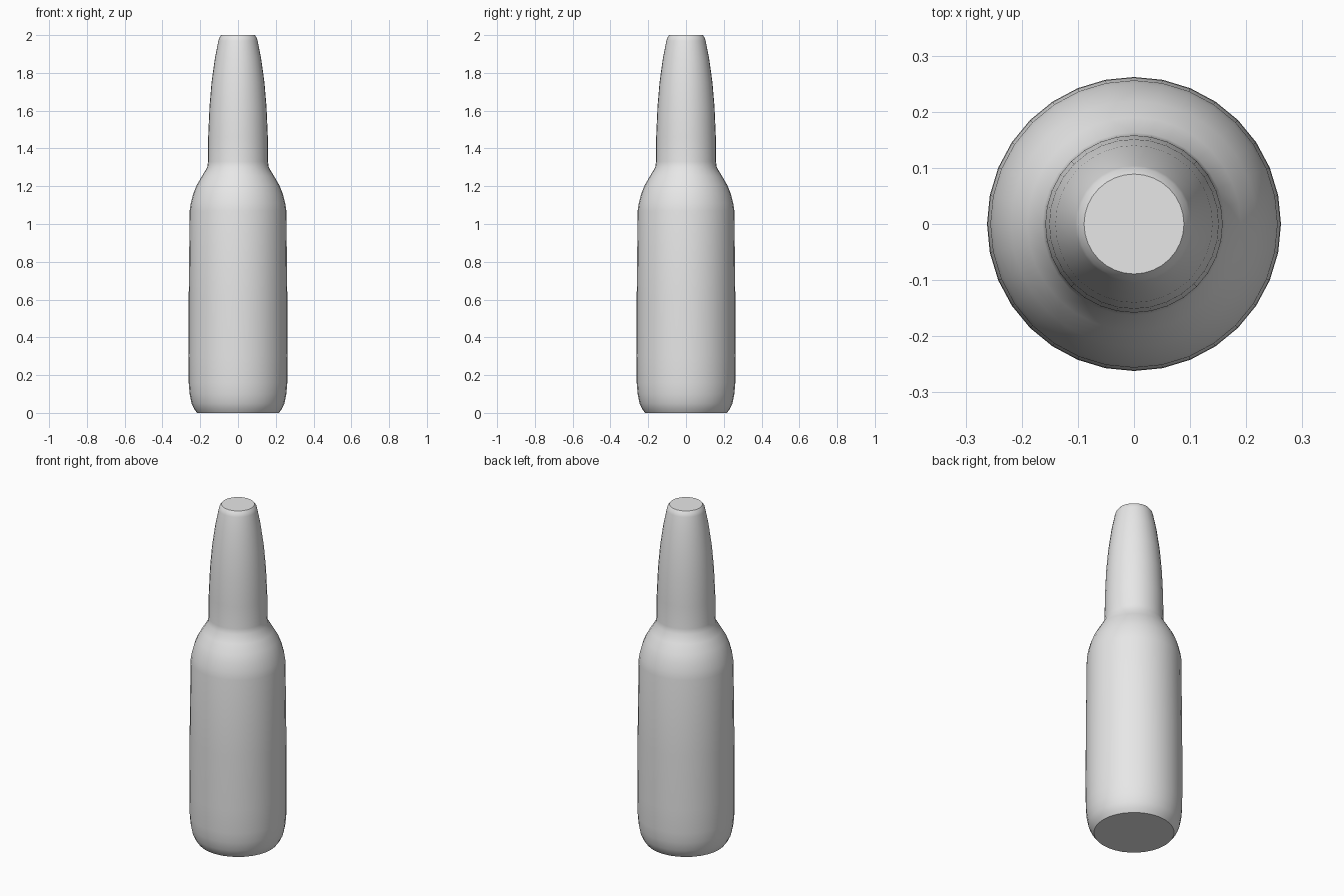
import bpy, bmesh, math

cube = bpy.data.objects.get("Cube")
if cube:
    bpy.data.objects.remove(cube, do_unlink=True)

SIDES = 32

grey = bpy.data.materials.new("plain_grey")
grey.use_nodes = True
colour = (0.8, 0.8, 0.8, 1)
grey.diffuse_color = colour
grey.node_tree.nodes["Principled BSDF"].inputs["Base Color"].default_value = colour


def lathe(name, profile):
    """Turn a (radius, height) outline into a closed solid."""
    bm = bmesh.new()
    rings = []
    for r, z in profile:
        rings.append([bm.verts.new((r * math.cos(a), r * math.sin(a), z))
                      for a in (math.tau * i / SIDES for i in range(SIDES))])
    for low, high in zip(rings, rings[1:]):
        for i in range(SIDES):
            j = (i + 1) % SIDES
            bm.faces.new((low[i], low[j], high[j], high[i]))
    bm.faces.new(rings[0][::-1])
    bm.faces.new(rings[-1])
    mesh = bpy.data.meshes.new(name)
    bm.to_mesh(mesh)
    bm.free()
    obj = bpy.data.objects.new(name, mesh)
    bpy.context.collection.objects.link(obj)
    mesh.materials.append(grey)
    bpy.ops.object.select_all(action='DESELECT')
    obj.select_set(True)
    bpy.context.view_layer.objects.active = obj
    bpy.ops.object.shade_smooth_by_angle(angle=math.radians(40))
    return obj


# Rounded foot, straight body, sloping shoulder, tapering neck, bevelled lip
foot = [(0.217, 0), (0.232, 0.02), (0.246, 0.05), (0.256, 0.1), (0.261, 0.16)]
body = [(0.262, 0.3), (0.261, 0.62), (0.256, 1.07)]
shoulder = [(0.25, 1.11), (0.237, 1.16), (0.219, 1.205), (0.19, 1.255), (0.163, 1.3)]
neck = [(0.159, 1.33), (0.158, 1.46), (0.151, 1.62), (0.14, 1.75),
        (0.122, 1.88), (0.104, 1.97)]
lip = [(0.1, 1.985), (0.089, 2)]
lathe("bottle", foot + body + shoulder + neck + lip)
